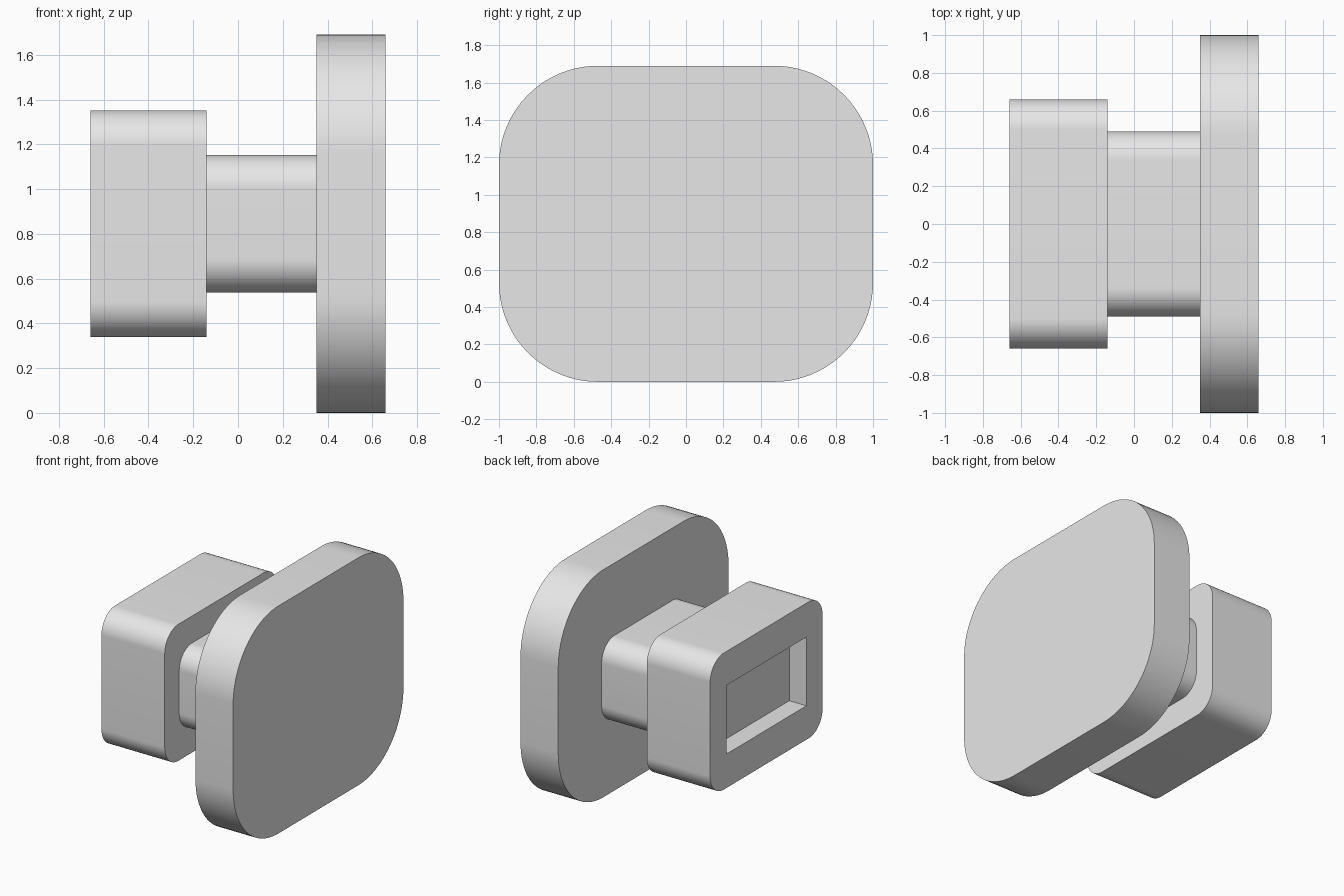
import bpy
import bmesh
from math import cos, sin, pi
from mathutils import Vector

default_cube = bpy.data.objects.get("Cube")
if default_cube:
    bpy.data.objects.remove(default_cube, do_unlink=True)

CENTRE_Z = 0.845
GREY = (0.8, 0.8, 0.8, 1.0)

grey = bpy.data.materials.new("plain_grey")
grey.use_nodes = True
grey.diffuse_color = GREY
grey.node_tree.nodes["Principled BSDF"].inputs["Base Color"].default_value = GREY


def rounded_outline(half_y, half_z, radius, steps=20):
    """Points of a rounded rectangle in the y-z plane."""
    if radius == 0:
        return [(half_y, half_z), (-half_y, half_z),
                (-half_y, -half_z), (half_y, -half_z)]
    points = []
    for corner, (sy, sz) in enumerate([(1, 1), (-1, 1), (-1, -1), (1, -1)]):
        for i in range(steps + 1):
            a = (corner + i / steps) * pi / 2
            points.append((sy * (half_y - radius) + radius * cos(a),
                           sz * (half_z - radius) + radius * sin(a)))
    return points


def prism(name, x0, x1, half_y, half_z, radius=0):
    """Rounded rectangle extruded along x."""
    bm = bmesh.new()
    verts = [bm.verts.new((x0, y, CENTRE_Z + z))
             for y, z in rounded_outline(half_y, half_z, radius)]
    face = bm.faces.new(verts)
    extruded = bmesh.ops.extrude_face_region(bm, geom=[face], use_keep_orig=True)
    moved = [g for g in extruded["geom"] if isinstance(g, bmesh.types.BMVert)]
    bmesh.ops.translate(bm, vec=Vector((x1 - x0, 0, 0)), verts=moved)
    bmesh.ops.recalc_face_normals(bm, faces=bm.faces)
    mesh = bpy.data.meshes.new(name)
    bm.to_mesh(mesh)
    bm.free()
    mesh.materials.append(grey)
    obj = bpy.data.objects.new(name, mesh)
    bpy.context.collection.objects.link(obj)
    return obj


def activate(obj):
    bpy.ops.object.select_all(action="DESELECT")
    obj.select_set(True)
    bpy.context.view_layer.objects.active = obj


# Wide plate, narrow neck and rear block, stacked along x
plate = prism("face_plate", 0.35, 0.66, 1.0, 0.845, 0.53)
neck = prism("neck", -0.14, 0.35, 0.49, 0.307, 0.15)
block = prism("rear_block", -0.66, -0.14, 0.66, 0.507, 0.16)

# Rectangular recess in the outer end of the block
cutter = prism("recess_cutter", -0.8, -0.52, 0.47, 0.255)
cutter.hide_render = True
cut = block.modifiers.new("recess", "BOOLEAN")
cut.operation = "DIFFERENCE"
cut.solver = "EXACT"
cut.object = cutter
activate(block)
bpy.ops.object.modifier_apply(modifier=cut.name)
bpy.data.objects.remove(cutter, do_unlink=True)

# Smooth rounded corners, crisp rims
for part in (plate, neck, block):
    activate(part)
    bpy.ops.object.shade_smooth_by_angle()
